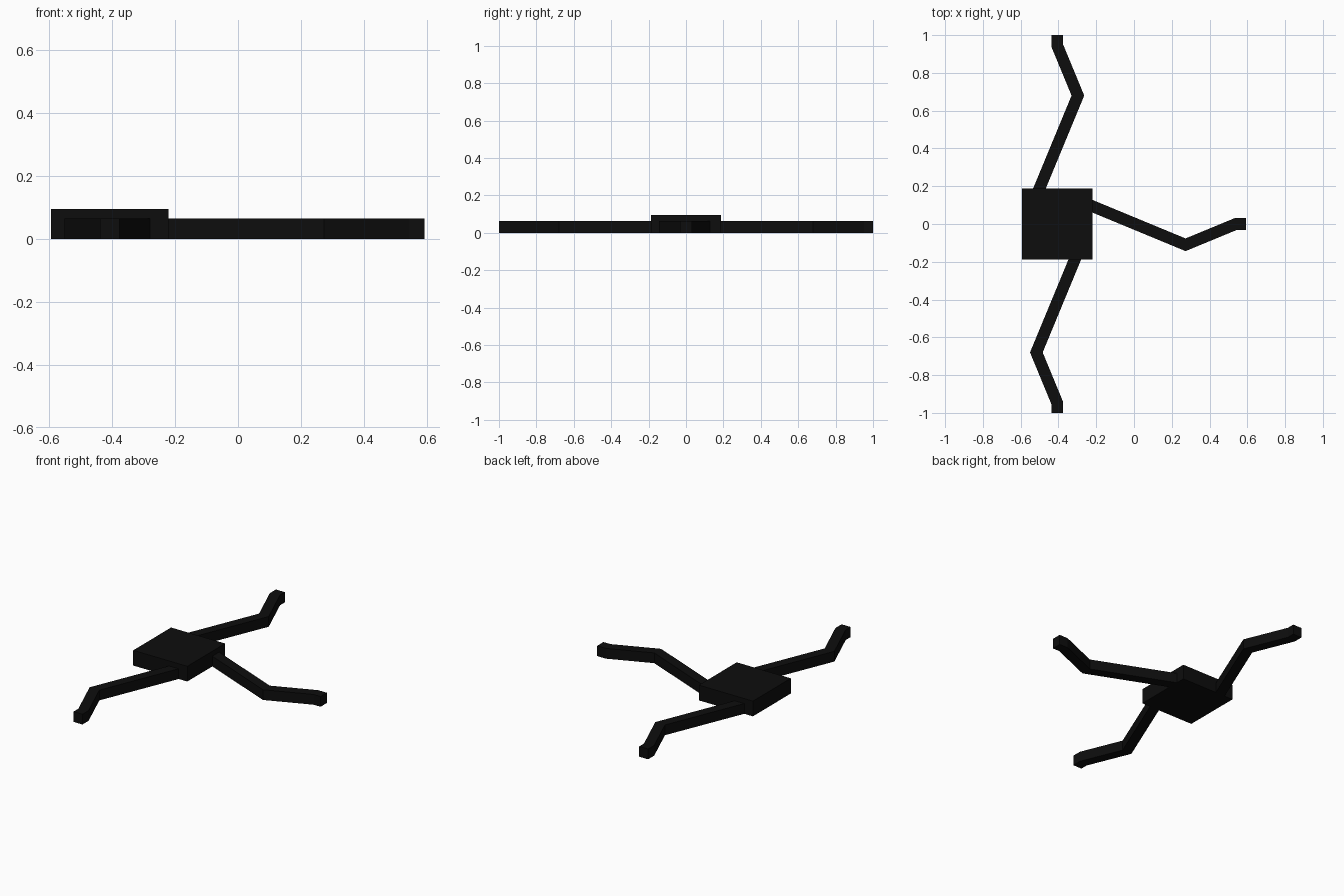
import bpy, bmesh, math
from mathutils import Vector, Matrix

if "Cube" in bpy.data.objects:
    bpy.data.objects.remove(bpy.data.objects["Cube"])

black = bpy.data.materials.new("matte_black")
black.diffuse_color = (0.004, 0.004, 0.004, 1)
black.use_nodes = True
black.node_tree.nodes["Principled BSDF"].inputs["Base Color"].default_value = black.diffuse_color

CENTRE = Vector((-0.407, 0, 0))   # centre of the hub
HUB, HUB_H = 0.374, 0.095         # hub width and height
ARM_W, ARM_H = 0.062, 0.064       # arm width and height


def add_object(name, bm):
    bmesh.ops.recalc_face_normals(bm, faces=bm.faces)
    mesh = bpy.data.meshes.new(name)
    bm.to_mesh(mesh)
    bm.free()
    mesh.materials.append(black)
    obj = bpy.data.objects.new(name, mesh)
    bpy.context.collection.objects.link(obj)
    return obj


def arm(name, path, angle):
    """Sweep a rectangular bar along a flat path with mitred bends."""
    pts = [Vector(p) for p in path]
    dirs = [(b - a).normalized() for a, b in zip(pts, pts[1:])]
    bm = bmesh.new()
    rings = []
    for i, p in enumerate(pts):
        d_in, d_out = dirs[max(i - 1, 0)], dirs[min(i, len(dirs) - 1)]
        t = (d_in + d_out).normalized()
        side = Vector((-t.y, t.x)) * (ARM_W / 2 / t.dot(d_in))
        l, r = p + side, p - side
        rings.append([bm.verts.new(c) for c in (
            (l.x, l.y, 0), (r.x, r.y, 0), (r.x, r.y, ARM_H), (l.x, l.y, ARM_H))])
    for a, b in zip(rings, rings[1:]):
        for k in range(4):
            n = (k + 1) % 4
            bm.faces.new((a[k], a[n], b[n], b[k]))
    bm.faces.new(rings[0])
    bm.faces.new(rings[-1])
    bm.transform(Matrix.Translation(CENTRE) @ Matrix.Rotation(angle, 4, 'Z'))
    return add_object(name, bm)


# Square hub
bm = bmesh.new()
bmesh.ops.create_cube(bm, size=1)
bm.transform(Matrix.Translation(CENTRE + Vector((0, 0, HUB_H / 2)))
             @ Matrix.Diagonal((HUB, HUB, HUB_H, 1)))
add_object("hub", bm)

# Three identical bent arms, a quarter turn apart
path = [(0.17, 0.101), (0.68, -0.11), (0.946, 0), (1.0, 0)]
for name, quarter in (("front_arm", -1), ("right_arm", 0), ("back_arm", 1)):
    arm(name, path, quarter * math.pi / 2)
